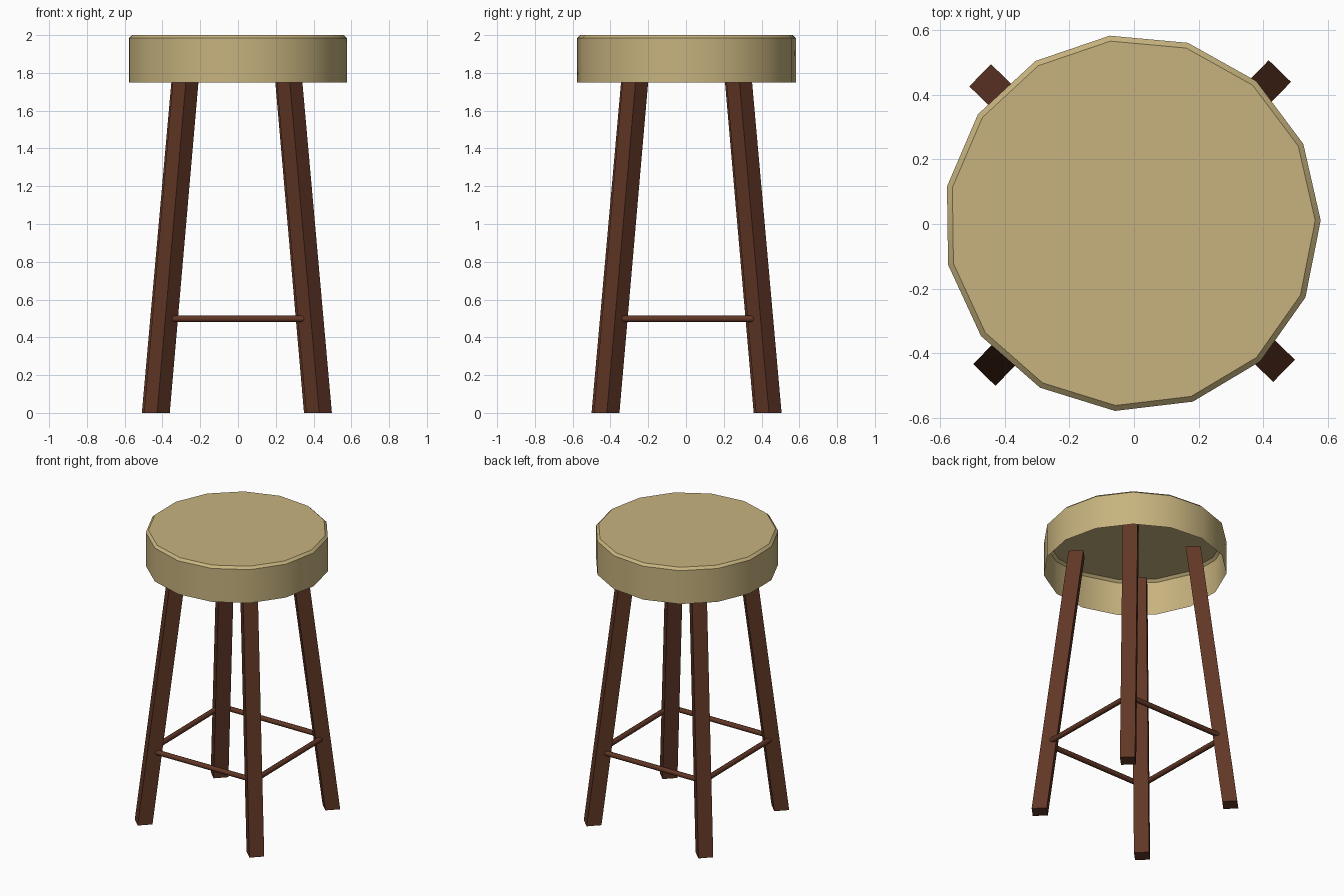
import bpy, bmesh, math
from mathutils import Vector, Matrix

if "Cube" in bpy.data.objects:
    bpy.data.objects.remove(bpy.data.objects["Cube"])

CENTRE = Vector((-0.006, 0.003, 0))
TURN = math.radians(0.8)


def material(name, rgb):
    m = bpy.data.materials.new(name)
    m.diffuse_color = (*rgb, 1)
    m.use_nodes = True
    m.node_tree.nodes["Principled BSDF"].inputs["Base Color"].default_value = m.diffuse_color
    return m


tan = material("tan_cushion", (0.57, 0.45, 0.21))
brown = material("dark_brown_wood", (0.12, 0.038, 0.019))


def loft(name, rings, mat, cap_start=True, cap_end=True, smooth=False):
    """Skin a list of equal-length rings of points."""
    bm = bmesh.new()
    vs = [[bm.verts.new(p) for p in r] for r in rings]
    n = len(rings[0])
    for a, b in zip(vs, vs[1:]):
        for i in range(n):
            j = (i + 1) % n
            bm.faces.new((a[i], a[j], b[j], b[i]))
    if cap_start:
        bm.faces.new(vs[0][::-1])
    if cap_end:
        bm.faces.new(vs[-1])
    if cap_start and cap_end:
        bmesh.ops.recalc_face_normals(bm, faces=bm.faces)
    me = bpy.data.meshes.new(name)
    bm.to_mesh(me)
    bm.free()
    me.materials.append(mat)
    ob = bpy.data.objects.new(name, me)
    bpy.context.collection.objects.link(ob)
    if smooth:
        bpy.ops.object.select_all(action='DESELECT')
        ob.select_set(True)
        bpy.context.view_layer.objects.active = ob
        bpy.ops.object.shade_smooth_by_angle(angle=math.radians(35 if mat is tan else 50))
    return ob


# Seat: 15-sided shell, open underneath, with a small chamfer at the top
def seat_ring(r, z):
    return [CENTRE + Vector((r * math.cos(a), r * math.sin(a), z))
            for a in (TURN + i * math.tau / 15 for i in range(15))]


loft("seat", [seat_ring(0.583, 1.75), seat_ring(0.583, 1.984), seat_ring(0.566, 2.0)],
     tan, cap_start=False, smooth=True)

# Four splayed square legs with a round rung between each pair
names = ["back_right", "back_left", "front_left", "front_right"]
rungs = ["back", "left", "front", "right"]
H = 0.048
for k in range(4):
    rot = Matrix.Rotation(TURN + math.pi / 4 + k * math.pi / 2, 3, 'Z')

    def leg_ring(radius, z):
        return [CENTRE + rot @ Vector((radius + sx * H, sy * H, z))
                for sx, sy in ((-1, -1), (1, -1), (1, 1), (-1, 1))]

    loft(names[k] + "_leg", [leg_ring(0.607, 0), leg_ring(0.373, 1.88)], brown)

    side = Matrix.Rotation(TURN + k * math.pi / 2, 3, 'Z')
    rings = [[CENTRE + side @ Vector((x, 0.40 + 0.0175 * math.cos(a), 0.498 + 0.0175 * math.sin(a)))
              for a in (i * math.tau / 8 for i in range(8))] for x in (-0.385, 0.385)]
    loft(rungs[k] + "_rung", rings, brown, smooth=True)
